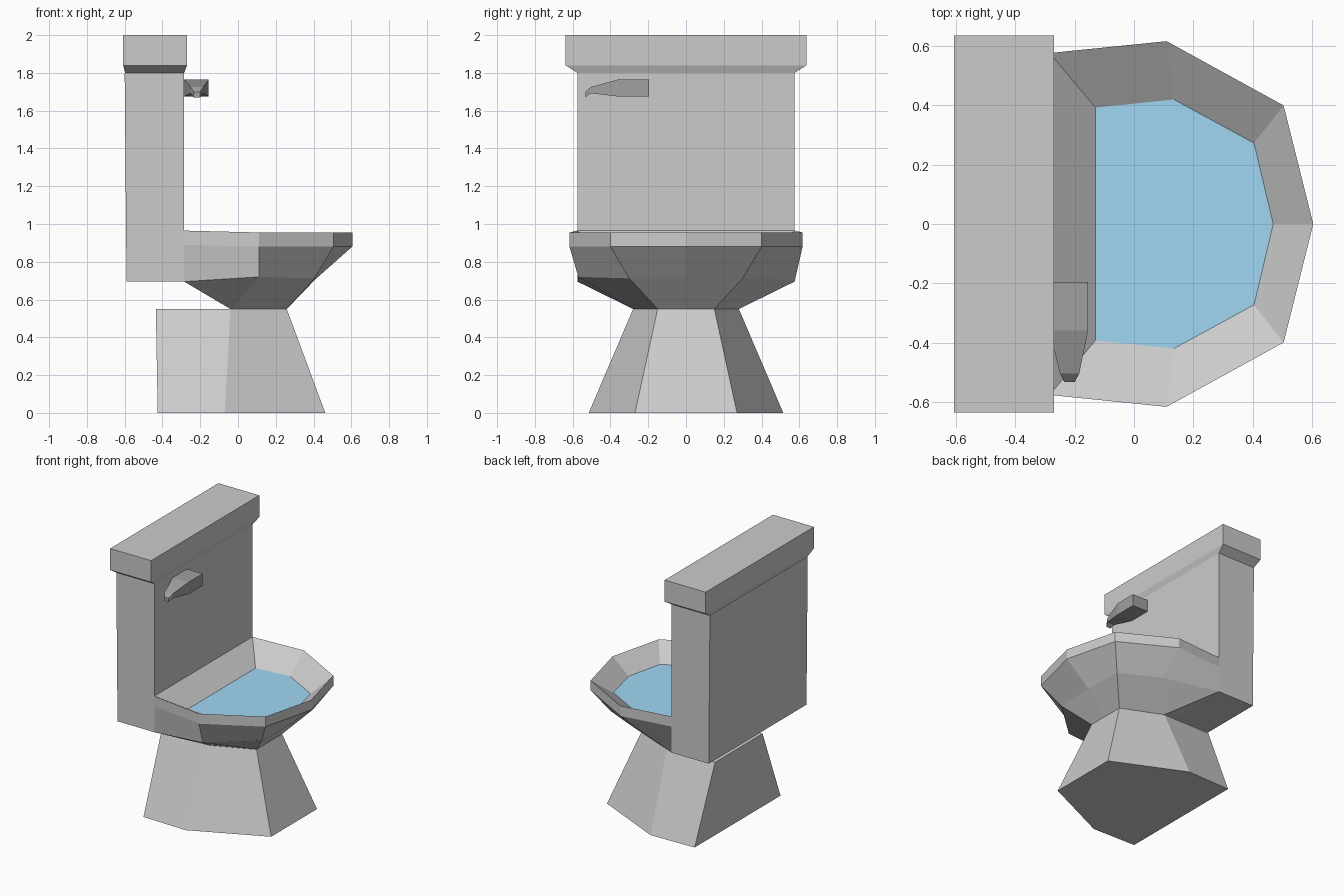
import bpy, bmesh

if "Cube" in bpy.data.objects:
    bpy.data.objects.remove(bpy.data.objects["Cube"])


def finish(name, bm, color=None):
    bmesh.ops.recalc_face_normals(bm, faces=bm.faces)
    me = bpy.data.meshes.new(name)
    bm.to_mesh(me)
    bm.free()
    ob = bpy.data.objects.new(name, me)
    bpy.context.collection.objects.link(ob)
    if color:
        mat = bpy.data.materials.new(name + "_colour")
        mat.diffuse_color = (*color, 1)
        mat.use_nodes = True
        mat.node_tree.nodes["Principled BSDF"].inputs["Base Color"].default_value = mat.diffuse_color
        me.materials.append(mat)
    return ob


def loft(name, rings, color=None):
    """Closed solid skinned through rings with equal point counts."""
    bm = bmesh.new()
    rows = [[bm.verts.new(p) for p in r] for r in rings]
    n = len(rows[0])
    for a, b in zip(rows, rows[1:]):
        for i in range(n):
            j = (i + 1) % n
            bm.faces.new((a[i], a[j], b[j], b[i]))
    bm.faces.new(rows[0])
    bm.faces.new(rows[-1])
    return finish(name, bm, color)


def rect(x0, x1, w, z):
    return [(x0, -w, z), (x1, -w, z), (x1, w, z), (x0, w, z)]


def mirrored(half):
    """Mirror points listed from the back (-y) towards the front tip."""
    return half + [(x, -y, z) for x, y, z in reversed(half) if y]


# Tank and its lid with a chamfered underside
loft("tank", [rect(-.59, -.285, .575, .695), rect(-.6, -.285, .575, 1.8)])
loft("tank_lid", [rect(-.598, -.285, .575, 1.8), rect(-.608, -.27, .637, 1.84),
                  rect(-.608, -.27, .637, 2.0)])

# Pedestal
loft("pedestal", [
    mirrored([(-.425, -.505, 0), (-.07, -.515, 0), (.462, -.27, 0)]),
    mirrored([(-.435, -.28, .55), (-.04, -.28, .55), (.258, -.15, .55)])])

# Bowl: half outlines from tank to front tip, lofted as open rows
water = mirrored([(-.13, -.393, .84), (.135, -.42, .84),
                  (.405, -.273, .84), (.47, 0, .84)])
rim_top = mirrored([(-.285, -.577, .965), (.11, -.617, .955),
                    (.505, -.4, .955), (.605, 0, .955)])
rim_low = mirrored([(-.285, -.577, .89), (.11, -.617, .88),
                    (.505, -.4, .88), (.605, 0, .88)])
belly = mirrored([(-.285, -.575, .695), (.11, -.57, .72),
                  (.405, -.3, .712), (.415, 0, .712)])
belly[5] = (.11, .44, .718)  # the far side is pinched in
neck = mirrored([(-.04, -.28, .55), (.1, -.219, .55),
                 (.258, -.15, .55), (.258, 0, .55)])
neck[1], neck[5] = (-.035, -.278, .55), (-.035, .278, .55)

bm = bmesh.new()
rows = [[bm.verts.new(p) for p in r] for r in (water, rim_top, rim_low, belly, neck)]
for a, b in zip(rows, rows[1:]):
    for i in range(6):
        bm.faces.new((a[i], a[i + 1], b[i + 1], b[i]))
w, t, l, m, k = rows
bm.faces.new((w[0], w[6], t[6], t[0]))              # inner back slope
bm.faces.new((t[0], l[0], m[0], m[6], l[6], t[6]))  # against the tank
bm.faces.new((m[0], m[6], k[6], k[0]))              # underside slope
bm.faces.new(w)
bm.faces.new(k)
finish("bowl", bm)

# Water surface
bm = bmesh.new()
bm.faces.new([bm.verts.new((x, y, z + .004)) for x, y, z in water])
finish("water", bm, (.35, .68, .9))

# Flush handle: sections (y, x0, x1, z0, z1) along its length
sections = [(-.195, -.285, -.155, 1.675, 1.765), (-.36, -.285, -.155, 1.675, 1.765),
            (-.505, -.25, -.185, 1.692, 1.725), (-.533, -.235, -.2, 1.67, 1.7)]
loft("flush_handle", [[(x0, y, z0), (x1, y, z0), (x1, y, z1), (x0, y, z1)]
                      for y, x0, x1, z0, z1 in sections], (.35, .35, .35))
